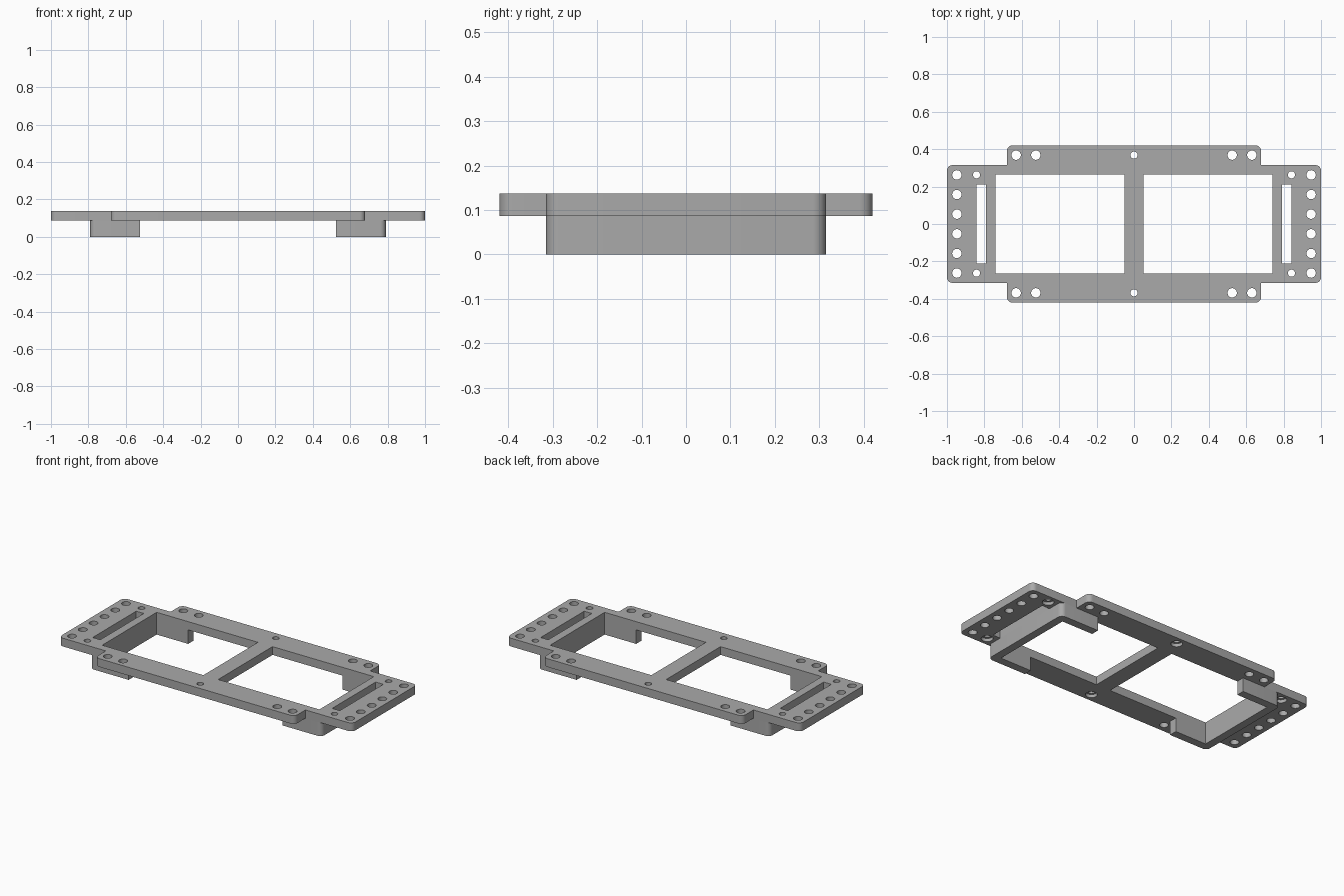
import bpy, bmesh, math
from mathutils import Vector

cube = bpy.data.objects.get("Cube")
if cube:
    bpy.data.objects.remove(cube, do_unlink=True)

grey = bpy.data.materials.new("plain grey")
grey.use_nodes = True
colour = (0.40, 0.40, 0.40, 1)
grey.diffuse_color = colour
grey.node_tree.nodes["Principled BSDF"].inputs["Base Color"].default_value = colour

PLATE_Z, TOP_Z = 0.086, 0.137
END_X, END_Y = 1.0, 0.315          # wide end tabs
SIDE_X, SIDE_Y = 0.68, 0.42        # raised long sides
WIN_X, WIN_Y = 0.74, 0.265         # outer limits of the windows
ROUND = 0.03


def rounded(points, steps=8):
    """Round the corners of an outline of (x, y, radius)."""
    result = []
    for i, (x, y, r) in enumerate(points):
        p = Vector((x, y))
        a = (Vector(points[i - 1][:2]) - p).normalized()
        b = (Vector(points[(i + 1) % len(points)][:2]) - p).normalized()
        if r == 0:
            result.append(p)
            continue
        centre = p + (a + b) * r
        for k in range(steps + 1):
            t = k / steps * math.pi / 2
            result.append(centre - b * r * math.cos(t) - a * r * math.sin(t))
    return result


def prism(bm, outline, z0, z1):
    """Add a closed vertical prism to the mesh."""
    low = [bm.verts.new((p[0], p[1], z0)) for p in outline]
    high = [bm.verts.new((p[0], p[1], z1)) for p in outline]
    bm.faces.new(list(reversed(low)))
    bm.faces.new(high)
    n = len(low)
    for i in range(n):
        j = (i + 1) % n
        bm.faces.new((low[i], low[j], high[j], high[i]))


def rectangle(x0, x1, y0, y1):
    return [(x0, y0), (x1, y0), (x1, y1), (x0, y1)]


def circle(x, y, r, n=32):
    return [(x + r * math.cos(math.tau * i / n), y + r * math.sin(math.tau * i / n))
            for i in range(n)]


def finish(bm, name):
    bmesh.ops.recalc_face_normals(bm, faces=bm.faces[:])
    mesh = bpy.data.meshes.new(name)
    bm.to_mesh(mesh)
    bm.free()
    mesh.materials.append(grey)
    obj = bpy.data.objects.new(name, mesh)
    bpy.context.collection.objects.link(obj)
    return obj


def select_only(obj):
    bpy.ops.object.select_all(action='DESELECT')
    obj.select_set(True)
    bpy.context.view_layer.objects.active = obj


def cut(target, build, name):
    """Subtract the prisms made by build from the target."""
    bm = bmesh.new()
    build(bm)
    cutter = finish(bm, name)
    cutter.hide_render = True
    mod = target.modifiers.new(name, 'BOOLEAN')
    mod.operation, mod.solver, mod.object = 'DIFFERENCE', 'EXACT', cutter
    select_only(target)
    bpy.ops.object.modifier_apply(modifier=mod.name)
    bpy.data.objects.remove(cutter, do_unlink=True)


def smooth(obj):
    select_only(obj)
    bpy.ops.object.shade_smooth_by_angle(angle=math.radians(30))


# Frame plate: cross-shaped outline with rounded outer corners
quarter = [(END_X, END_Y, ROUND), (SIDE_X, END_Y, 0), (SIDE_X, SIDE_Y, ROUND)]
outline = quarter + [(-x, y, r) for x, y, r in reversed(quarter)]
outline += [(-x, -y, r) for x, y, r in outline]
bm = bmesh.new()
prism(bm, rounded(outline), PLATE_Z, TOP_Z)
plate = finish(bm, "frame_plate")


# Windows, end slots and through holes
def openings(bm):
    z0, z1 = PLATE_Z - 0.1, TOP_Z + 0.1
    for s in (-1, 1):
        for a, b, y in ((0.05, WIN_X, WIN_Y), (0.79, 0.842, 0.212)):
            x0, x1 = sorted((s * a, s * b))
            prism(bm, rectangle(x0, x1, -y, y), z0, z1)
        for row in range(6):
            prism(bm, circle(s * 0.947, (row - 2.5) * 0.105, 0.025), z0, z1)
        for side in (-1, 1):
            for x in (0.525, 0.63):
                prism(bm, circle(s * x, side * 0.368, 0.025), z0, z1)
    for x, y in screws:
        prism(bm, circle(x, y, 0.019), z0, z1)


# Counterbores under the screw holes
def counterbores(bm):
    for x, y in screws:
        prism(bm, circle(x, y, 0.033), PLATE_Z - 0.1, PLATE_Z + 0.02)


screws = [(x, y) for y in (-0.263, 0.263) for x in (-0.842, 0.842)]
screws += [(0, -0.368), (0, 0.368)]
cut(plate, openings, "opening_cutter")
cut(plate, counterbores, "counterbore_cutter")
smooth(plate)

# C-shaped brackets under each end, open towards the middle
for name, s in (("left_bracket", 1), ("right_bracket", -1)):
    half = [(0.525, WIN_Y, 0), (0.525, END_Y, 0), (0.79, END_Y, ROUND)]
    shape = [(WIN_X, WIN_Y, 0)] + half
    shape += [(x, -y, r) for x, y, r in reversed(shape)]
    bm = bmesh.new()
    prism(bm, [(s * p.x, p.y) for p in rounded(shape)], 0, PLATE_Z)
    smooth(finish(bm, name))
